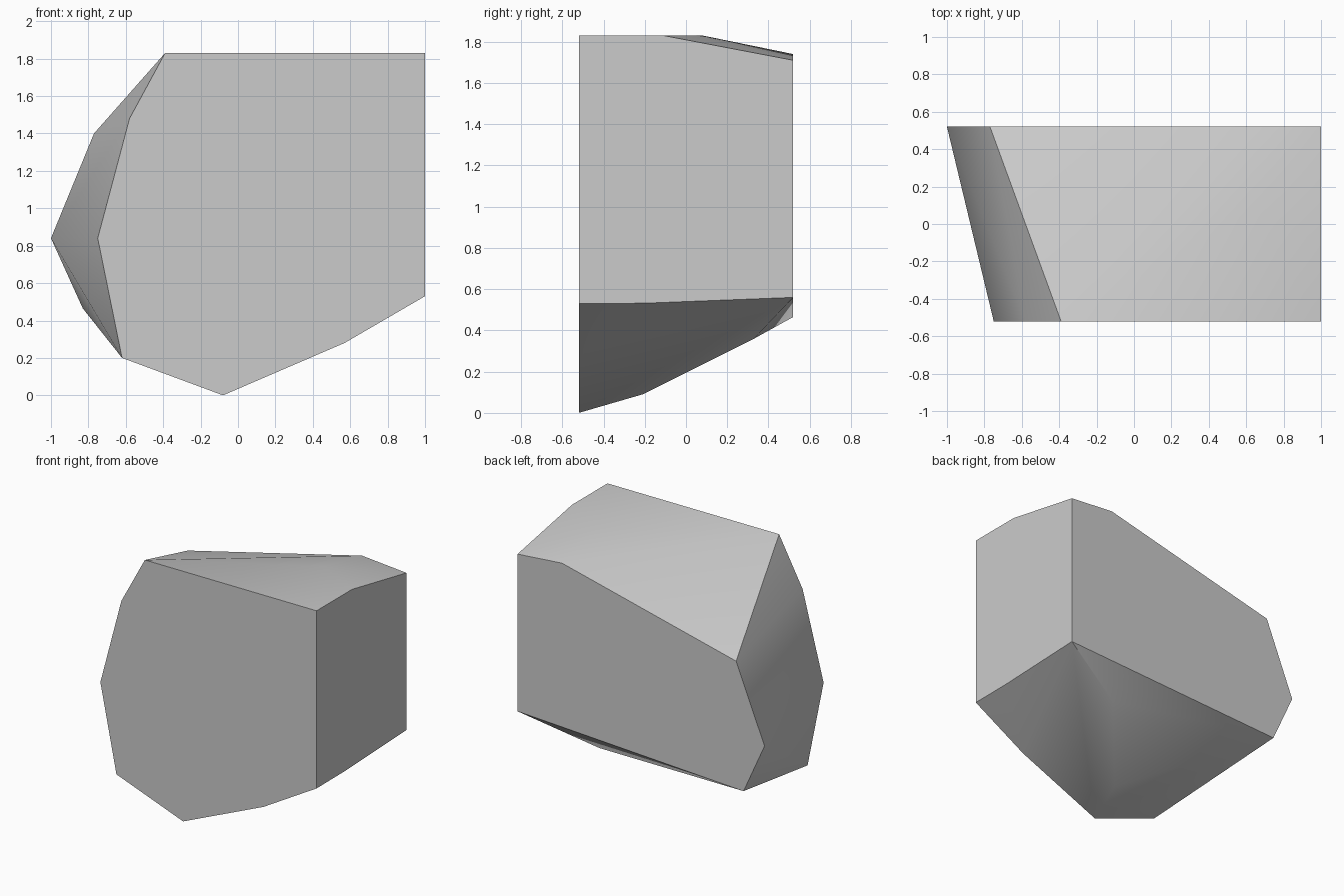
import bpy, bmesh, math

cube = bpy.data.objects.get("Cube")
if cube:
    bpy.data.objects.remove(cube, do_unlink=True)

# Plain stone grey
grey = bpy.data.materials.new("stone_grey")
grey.use_nodes = True
colour = (0.6, 0.6, 0.6, 1)
grey.diffuse_color = colour
grey.node_tree.nodes["Principled BSDF"].inputs["Base Color"].default_value = colour

DEPTH = 0.52

# Outline corners (x, z) of the flat front and back faces
front = [(-0.39, 1.83), (1, 1.83), (1, 0.53), (0.57, 0.28),
         (-0.08, 0), (-0.62, 0.20), (-0.75, 0.84), (-0.58, 1.48)]
back = [(-0.77, 1.40), (0.64, 1.74), (1, 1.71), (1, 0.56),
        (-0.83, 0.465), (-1, 0.84)]
# Corners between them, on the top, the right side and the underside
middle = [(1, -0.11, 1.83), (0.64, 0.08, 1.83), (1, -0.2, 0.532),
          (0.0, -0.21, 0.09), (0.47, 0.33, 0.36)]

corners = [(x, -DEPTH, z) for x, z in front]
corners += [(x, DEPTH, z) for x, z in back] + middle

# Wrap the corners in one convex solid
bm = bmesh.new()
for co in corners:
    bm.verts.new(co)
result = bmesh.ops.convex_hull(bm, input=bm.verts[:])
spare = [g for g in result["geom_interior"] if isinstance(g, bmesh.types.BMVert)]
if spare:
    bmesh.ops.delete(bm, geom=spare, context="VERTS")
bmesh.ops.dissolve_limit(bm, angle_limit=math.radians(0.3),
                         verts=bm.verts[:], edges=bm.edges[:])
bmesh.ops.recalc_face_normals(bm, faces=bm.faces[:])

mesh = bpy.data.meshes.new("stone_chunk")
bm.to_mesh(mesh)
bm.free()
mesh.materials.append(grey)
chunk = bpy.data.objects.new("stone_chunk", mesh)
bpy.context.collection.objects.link(chunk)

# Soften the shallow facets, keep the main edges crisp
bpy.ops.object.select_all(action="DESELECT")
chunk.select_set(True)
bpy.context.view_layer.objects.active = chunk
bpy.ops.object.shade_smooth_by_angle(angle=math.radians(30))
